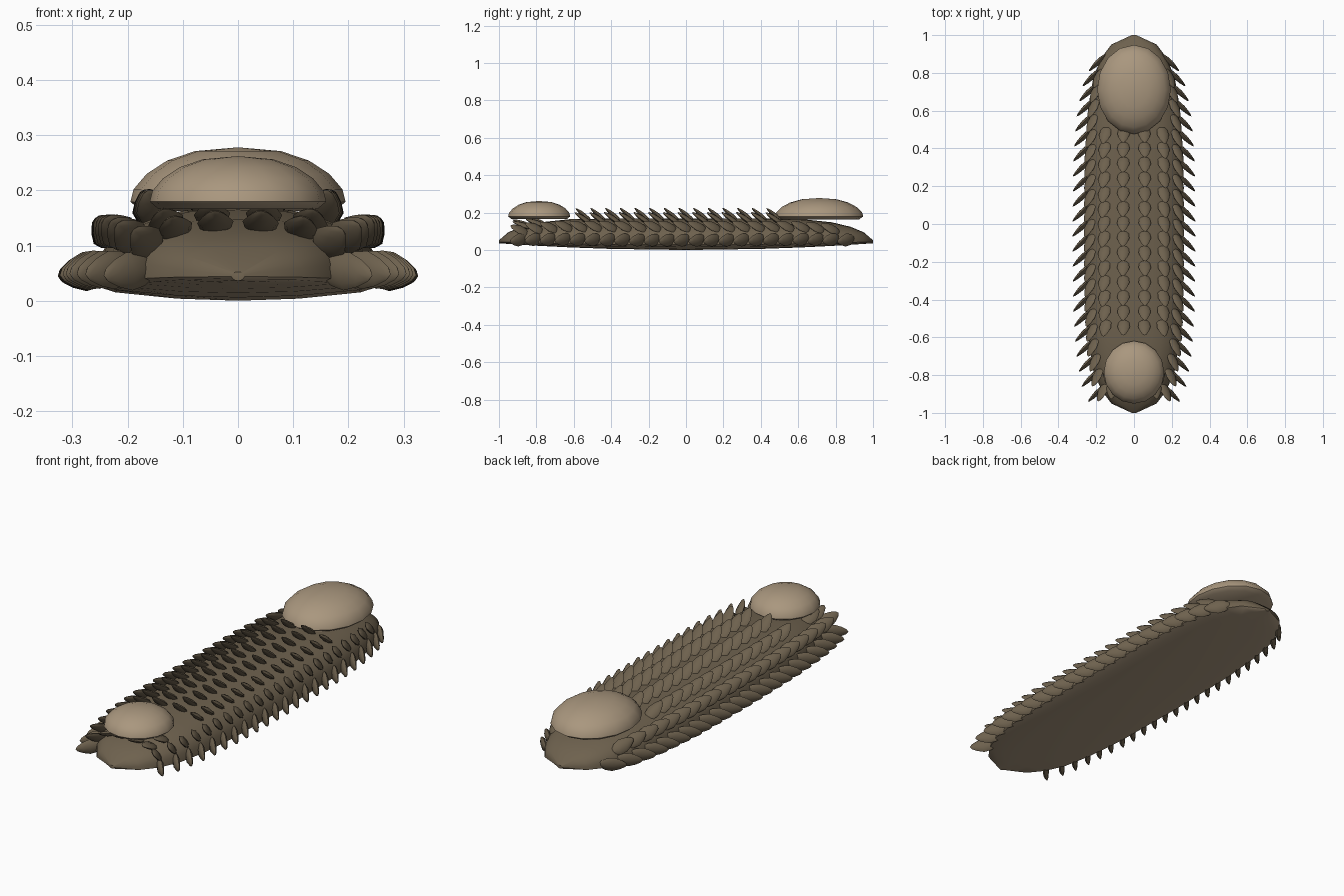
import bpy, bmesh, math
from mathutils import Vector, Matrix

cube = bpy.data.objects.get("Cube")
if cube:
    bpy.data.objects.remove(cube, do_unlink=True)


def material(name, color):
    m = bpy.data.materials.new(name)
    m.use_nodes = True
    m.diffuse_color = color
    m.node_tree.nodes["Principled BSDF"].inputs["Base Color"].default_value = color
    return m


hide_brown = material("dark hide brown", (0.155, 0.12, 0.076, 1))
shell_tan = material("pale shell tan", (0.40, 0.31, 0.21, 1))


def finish(bm, name, mats, angle=40):
    bmesh.ops.recalc_face_normals(bm, faces=bm.faces)
    me = bpy.data.meshes.new(name)
    bm.to_mesh(me)
    bm.free()
    ob = bpy.data.objects.new(name, me)
    bpy.context.collection.objects.link(ob)
    for mat in mats:
        me.materials.append(mat)
    bpy.ops.object.select_all(action='DESELECT')
    ob.select_set(True)
    bpy.context.view_layer.objects.active = ob
    bpy.ops.object.shade_smooth_by_angle(angle=math.radians(angle))
    return ob


# Body stations: distance from middle, half width, top height
STATIONS = [(0, .262, .168), (.4, .258, .168), (.62, .242, .165), (.78, .215, .148),
            (.88, .172, .124), (.95, .12, .095), (1, .012, .052)]


def station(y):
    """Half width, rim height, top height and belly height at y."""
    a = min(abs(y), 1)
    for (y0, w0, t0), (y1, w1, t1) in zip(STATIONS, STATIONS[1:]):
        if a <= y1:
            k = (a - y0) / (y1 - y0)
            return w0 + k * (w1 - w0), .028 + .016 * a * a, t0 + k * (t1 - t0), .036 * a ** 2


# Long loaf body: a dark arch over a pale shallow belly, lofted along y
bm = bmesh.new()
rings = []
ys = [-s[0] for s in reversed(STATIONS)] + [s[0] for s in STATIONS[1:]]
for y in ys:
    w, rim, top, belly = station(y)
    ring = []
    for i in range(13):
        a = math.pi * i / 12
        c, s = math.cos(a), math.sin(a)
        x = w * math.copysign(abs(c) ** .75, c)
        ring.append(bm.verts.new((x, y, rim + (top - rim) * s ** .85)))
    for f in (-.85, -.42, 0, .42, .85):
        ring.append(bm.verts.new((f * w, y, belly + (rim - belly) * f * f * .75)))
    rings.append(ring)
for a, b in zip(rings, rings[1:]):
    for i in range(len(a)):
        j = (i + 1) % len(a)
        face = bm.faces.new((a[i], a[j], b[j], b[i]))
        face.material_index = 1 if i >= 12 else 0
bm.faces.new(rings[0])
bm.faces.new(rings[-1])
finish(bm, "body", [hide_brown, shell_tan])


# Shell domes: rounded cap on a flat base
def dome(name, y, rx, ry, base, height):
    bm = bmesh.new()
    profile = [(.9, 0), (1, .14), (.97, .34), (.85, .58), (.66, .79), (.4, .94)]
    loops = []
    for r, h in profile:
        loops.append([bm.verts.new((rx * r * math.sin(i * math.tau / 16),
                                    y + ry * r * math.cos(i * math.tau / 16),
                                    base + height * h)) for i in range(16)])
    for a, b in zip(loops, loops[1:]):
        for i in range(16):
            j = (i + 1) % 16
            bm.faces.new((a[i], a[j], b[j], b[i]))
    tip = bm.verts.new((0, y, base + height))
    for i in range(16):
        bm.faces.new((loops[-1][i], loops[-1][(i + 1) % 16], tip))
    bm.faces.new(loops[0])
    finish(bm, name, [shell_tan], 50)


dome("front_dome", -.785, .16, .166, .166, .096)
dome("rear_dome", .712, .195, .236, .163, .115)


# Scales: flattened leaves with a sharp tip, raised toward the front
def scale_row(name, start, end, across, up, normal, lift, size):
    bm = bmesh.new()
    n = Vector(normal).normalized()
    count = round((end - start) / .078) + 1
    for k in range(count):
        y = start + (end - start) * k / (count - 1)
        w, rim, top, _ = station(y)
        root = Vector((across * w, y, rim + up * (top - rim)))
        d = Vector((0, -1, 0)) * math.cos(lift) + n * math.sin(lift)
        side = d.cross(n).normalized()
        flat = side.cross(d)
        rot = Matrix((side, flat, d)).transposed().to_4x4()
        leaf = bmesh.ops.create_uvsphere(bm, u_segments=8, v_segments=6, radius=1)["verts"]
        for v in leaf:
            taper = 1 - .35 * max(v.co.z, 0)
            v.co = Vector((v.co.x * size[0] * taper, v.co.y * size[1] * taper,
                           (v.co.z + .55) * size[2]))
        bmesh.ops.transform(bm, matrix=Matrix.Translation(root) @ rot, verts=leaf)
    ob = finish(bm, name, [hide_brown])
    ob.modifiers.new("Mirror", 'MIRROR').use_mirror_merge = False


RIDGE = (.215, .97, (.05, 0, 1))
UPPER = (.59, .87, (.3, 0, 1))
LEAF = (.033, .013, .06)
scale_row("ridge_scales", -.52, .5, *RIDGE, .72, LEAF)
scale_row("upper_scales", -.52, .5, *UPPER, .62, LEAF)
scale_row("front_ridge_scales", -.84, -.77, *RIDGE, .35, LEAF)
scale_row("front_upper_scales", -.84, -.77, *UPPER, .35, LEAF)
scale_row("shoulder_scales", -.86, .8, .86, .62, (.7, 0, .7), .55, (.034, .013, .06))
scale_row("skirt_scales", -.87, .88, .97, .2, (1, 0, -.16), .8, (.035, .014, .066))
